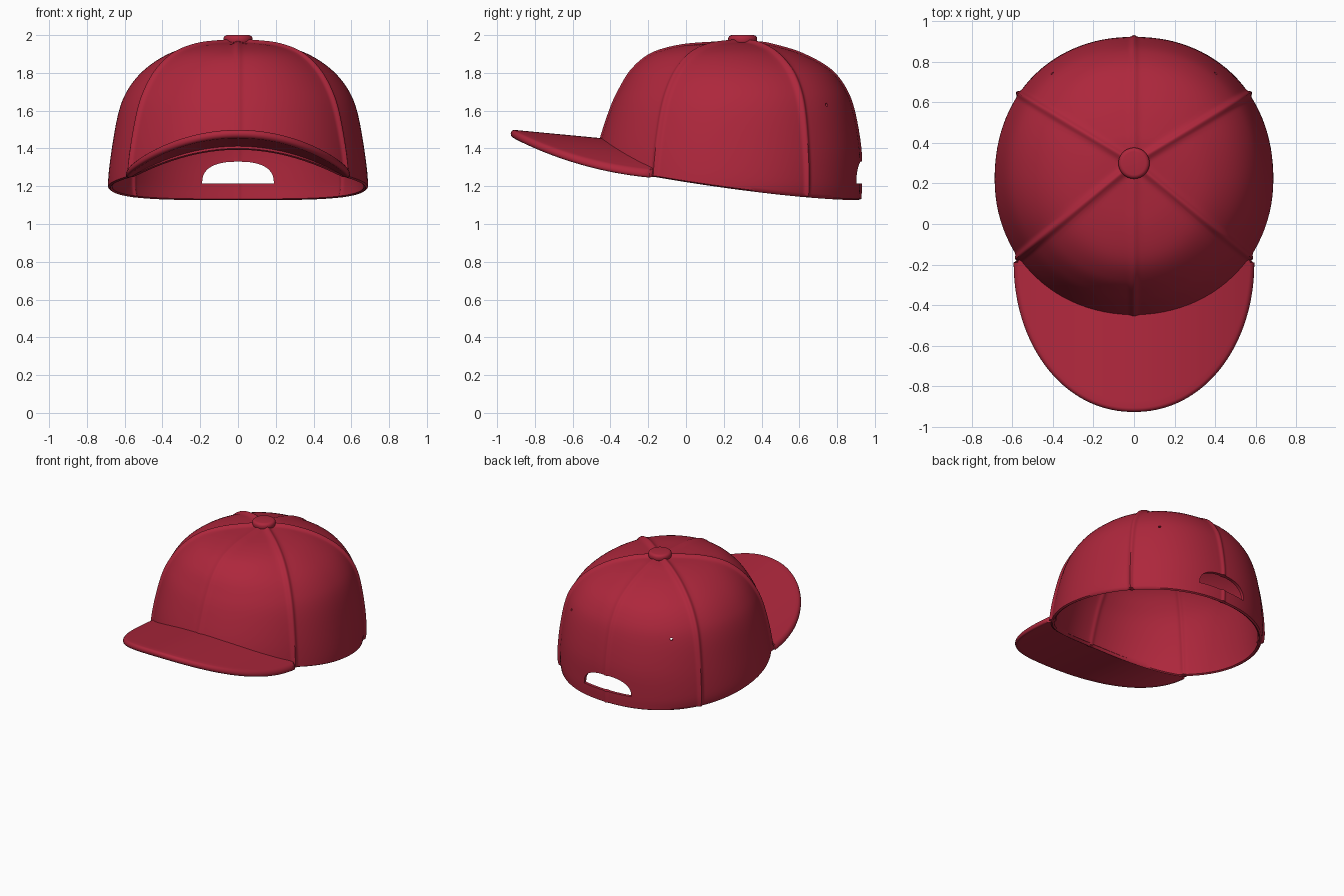
import bpy, bmesh, math
from mathutils import Vector

if "Cube" in bpy.data.objects:
    bpy.data.objects.remove(bpy.data.objects["Cube"], do_unlink=True)

COLOUR = (0.42, 0.02, 0.045, 1)
red = bpy.data.materials.new("crimson cloth")
red.use_nodes = True
red.diffuse_color = COLOUR
red.node_tree.nodes["Principled BSDF"].inputs["Base Color"].default_value = COLOUR

# Crown outline by level: height, half width, front y, back y
LEVELS = [Vector(r) for r in (
    (1.13, .675, -.49, .92), (1.22, .688, -.485, .923), (1.40, .668, -.462, .92),
    (1.60, .63, -.40, .885), (1.72, .578, -.345, .838), (1.82, .492, -.28, .755),
    (1.90, .37, -.18, .61), (1.943, .235, -.03, .47), (1.958, .11, .15, .39),
    (1.962, 0, .3, .3))]
LAST = len(LEVELS) - 1
APEX_Y = .3
WALL = .022
BRIM_THICK = .044
FRONT_SEAM = math.atan2(-.47, .58)
BACK_SEAM = math.atan2(.35, .58)
# Seam direction around the apex, and ridge height
SEAMS = [(FRONT_SEAM, .016), (-math.pi - FRONT_SEAM, .016), (BACK_SEAM, .016),
         (math.pi - BACK_SEAM, .016), (-math.pi / 2, .008), (math.pi / 2, .009)]


def level(u):
    """Smooth interpolation through the crown levels."""
    i = min(int(u), LAST - 1)
    t = u - i
    b, c = LEVELS[i], LEVELS[i + 1]
    a = LEVELS[i - 1] if i else 2 * b - c
    d = LEVELS[i + 2] if i + 2 <= LAST else 2 * c - b
    return b + .5 * t * ((c - a) + t * ((2 * a - 5 * b + 4 * c - d) + t * (3 * b - a - 3 * c + d)))


def crown_point(azimuth, u):
    """Point of the smooth crown in a given direction from the apex."""
    z, half, front, back = level(u)

    def xy(phi):
        c, s = math.cos(phi), math.sin(phi)
        if s > 0:  # the back is slightly squarer
            c, s = math.copysign(abs(c) ** .93, c), s ** .93
        return half * c, (front + back) / 2 + (back - front) / 2 * s

    ca, sa = math.cos(azimuth), math.sin(azimuth)
    lo, hi = azimuth - 1.5, azimuth + 1.5
    for _ in range(26):
        mid = (lo + hi) / 2
        x, y = xy(mid)
        lo, hi = (mid, hi) if ca * (y - APEX_Y) - sa * x < 0 else (lo, mid)
    return Vector((*xy((lo + hi) / 2), z))


def turn(a, b):
    """Unsigned angle between two directions."""
    return abs((a - b + math.pi) % (2 * math.pi) - math.pi)


def wall_pair(azimuth, u):
    """Outer and inner wall points, both raised along the seams."""
    p = crown_point(azimuth, u)
    reach = math.hypot(p.x, p.y - APEX_Y, max(0, 1.962 - p.z))
    lift = max(h * math.exp(-(turn(azimuth, s) * reach / .019) ** 2) for s, h in SEAMS)
    out = (p - Vector((0, .24, min(p.z, 1.5)))).normalized()
    return p + out * lift, p - out * (WALL + lift * .6)


def u_at(z):
    lo, hi = 0, LAST
    for _ in range(30):
        mid = (lo + hi) / 2
        lo, hi = (mid, hi) if level(mid).x < z else (lo, mid)
    return lo


def hem(azimuth):
    """Height of the lower edge: arched over the brow, dipping to the back."""
    p = crown_point(azimuth, 1)
    if p.y < -.166:
        return 1.255 + .145 * max(0, 1 - (p.x / .565) ** 2)
    return 1.133 + .122 * max(0, (.92 - p.y) / 1.086) ** 1.5


def brim_height(x, y):
    return 1.455 + (-.455 - y) * .095 - .42 * x * x


def solid(name, rows, closed):
    """Closed mesh through rows of points."""
    bm = bmesh.new()
    vs = [[bm.verts.new(p) for p in row] for row in rows]
    for lower, upper in zip(vs, vs[1:]):
        n = len(lower)
        for i in range(n if closed else n - 1):
            j = (i + 1) % n
            bm.faces.new((lower[i], lower[j], upper[j], upper[i]))
    bmesh.ops.remove_doubles(bm, verts=bm.verts, dist=.0001)
    bmesh.ops.holes_fill(bm, edges=bm.edges)
    bmesh.ops.recalc_face_normals(bm, faces=bm.faces)
    me = bpy.data.meshes.new(name)
    bm.to_mesh(me)
    bm.free()
    ob = bpy.data.objects.new(name, me)
    bpy.context.collection.objects.link(ob)
    me.materials.append(red)
    return ob


def finish(ob):
    bpy.ops.object.select_all(action='DESELECT')
    ob.select_set(True)
    bpy.context.view_layer.objects.active = ob
    for m in list(ob.modifiers):
        bpy.ops.object.modifier_apply(modifier=m.name)
    bpy.ops.object.shade_smooth_by_angle(angle=math.radians(50))


# Crown shell, with columns crowded around each seam
columns = [2 * math.pi * i / 110 - math.pi for i in range(110)]
columns = [a for a in columns if all(turn(a, s) > .085 for s, h in SEAMS)]
for s, h in SEAMS:
    columns += [(s + k * .011 + math.pi) % (2 * math.pi) - math.pi for k in range(-6, 7)]
columns.sort()
RINGS = 44
starts = [u_at(hem(a)) for a in columns]
pairs = [[wall_pair(a, u + (LAST - u) * r / RINGS) for a, u in zip(columns, starts)]
         for r in range(RINGS - 1)]
rim = [(o + i) / 2 - Vector((0, 0, .007)) for o, i in pairs[0]]
rows = [[Vector((0, APEX_Y, 1.975))] * len(columns)]
rows += [[o for o, i in ring] for ring in reversed(pairs)]
rows += [rim] + [[i for o, i in ring] for ring in pairs]
rows += [[Vector((0, APEX_Y, 1.93))] * len(columns)]
crown = solid("crown", rows, closed=True)

# Rear opening, a half oval above the strap
arch = [Vector((.19 * math.copysign(abs(math.cos(a)) ** .8, math.cos(a)), .75,
                1.215 + .115 * math.sin(a) ** .8))
        for a in (math.pi * i / 24 for i in range(25))]
opening = solid("opening_cutter", [arch, [p + Vector((0, .35, 0)) for p in arch]], closed=True)
cutters = [opening]

# Vent holes on the two rear side panels
for side in (-1, 1):
    aim = Vector((side * .4, .5, .12))
    bpy.ops.mesh.primitive_cylinder_add(vertices=12, radius=.009, depth=.2,
                                        location=(side * .4, .74, 1.63),
                                        rotation=aim.to_track_quat('Z', 'Y').to_euler())
    cutters.append(bpy.context.object)

for c in cutters:
    c.hide_render = True
    cut = crown.modifiers.new("cut", 'BOOLEAN')
    cut.operation, cut.object, cut.solver = 'DIFFERENCE', c, 'EXACT'
finish(crown)
for c in cutters:
    bpy.data.objects.remove(c, do_unlink=True)

# Brim, lofted from the crown front to a rounded oval edge and back underneath
inner, outer = [], []
N = 72
for i in range(N + 1):
    azimuth = FRONT_SEAM - (math.pi + 2 * FRONT_SEAM) * i / N
    p = crown_point(azimuth, u_at(1.4))
    for _ in range(4):
        p = crown_point(azimuth, u_at(brim_height(p.x, p.y)))
    inner.append(Vector((p.x * .98, .23 + (p.y - .23) * .98, 0)))
    t = math.pi * i / N
    c = math.cos(t)
    outer.append(Vector((.594 * math.copysign(abs(c) ** .96, c),
                         -.19 - .738 * math.sin(t) ** .98, 0)))


def brim_row(f, pull, drop):
    row = []
    for a, b in zip(inner, outer):
        p = a.lerp(b - (b - Vector((0, -.19, 0))).normalized() * pull, f)
        row.append(Vector((p.x, p.y, brim_height(p.x, p.y) - drop)))
    return row


EDGE = .02
rows = [brim_row(r / 14, EDGE, 0) for r in range(14)]
for k in range(9):
    a = math.pi * k / 8
    rows.append(brim_row(1, EDGE * (1 - math.sin(a)), BRIM_THICK / 2 * (1 - math.cos(a))))
rows += [brim_row(r / 14, EDGE, BRIM_THICK) for r in reversed(range(14))]
rows.append(rows[0])
brim = solid("brim", rows, closed=False)
finish(brim)

# Button on top
bpy.ops.mesh.primitive_cylinder_add(vertices=40, radius=.077, depth=.05, location=(0, APEX_Y, 1.975))
button = bpy.context.object
button.name = "top_button"
button.data.materials.append(red)
rounding = button.modifiers.new("rounding", 'BEVEL')
rounding.width, rounding.segments = .02, 4
finish(button)
